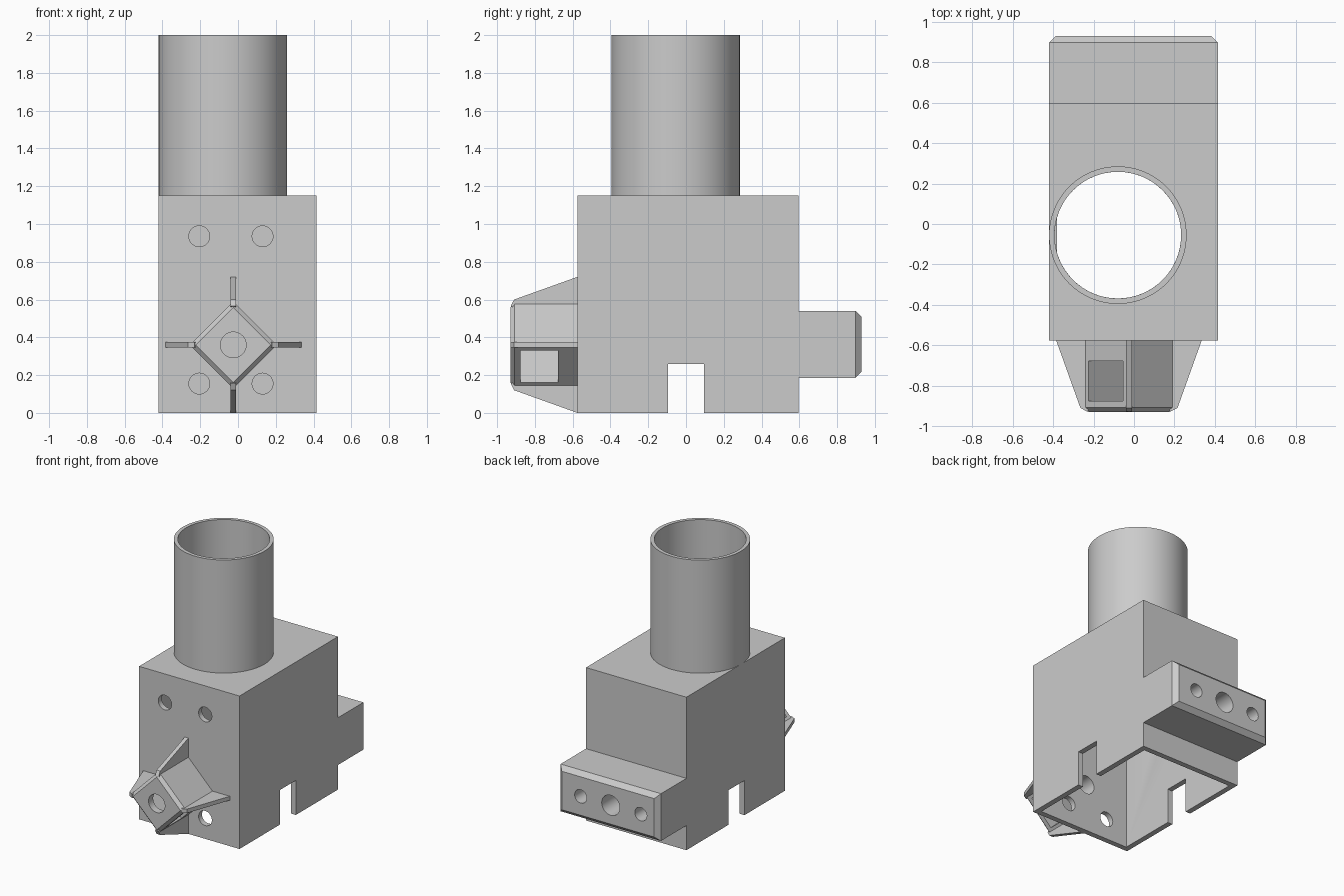
import bpy, bmesh, math
from mathutils import Matrix, Vector

cube = bpy.data.objects.get("Cube")
if cube:
    bpy.data.objects.remove(cube, do_unlink=True)

grey = bpy.data.materials.new("plain_grey")
grey.use_nodes = True
grey.diffuse_color = (0.6, 0.6, 0.6, 1)
grey.node_tree.nodes["Principled BSDF"].inputs["Base Color"].default_value = (0.6, 0.6, 0.6, 1)


def finish(name, bm):
    bmesh.ops.recalc_face_normals(bm, faces=bm.faces)
    mesh = bpy.data.meshes.new(name)
    bm.to_mesh(mesh)
    bm.free()
    mesh.materials.append(grey)
    obj = bpy.data.objects.new(name, mesh)
    bpy.context.collection.objects.link(obj)
    return obj


def box(name, lo, hi, turn=None, chamfer=0.0):
    """Box between two corners; chamfer bevels the edges of its +y face."""
    bm = bmesh.new()
    bmesh.ops.create_cube(bm, size=1)
    lo, hi = Vector(lo), Vector(hi)
    for v in bm.verts:
        v.co = (lo + hi) / 2 + v.co * (hi - lo)
    if chamfer:
        rim = [e for e in bm.edges if all(v.co.y > hi.y - 0.001 for v in e.verts)]
        bmesh.ops.bevel(bm, geom=rim, offset=chamfer, segments=1, affect='EDGES')
    if turn:
        bm.transform(turn)
    return finish(name, bm)


def rod(name, centre, radius, length, axis, sides=64):
    """Cylinder about its centre, along the given axis."""
    bm = bmesh.new()
    bmesh.ops.create_cone(bm, cap_ends=True, segments=sides, radius1=radius,
                          radius2=radius, depth=length)
    spin = Vector((0, 0, 1)).rotation_difference(Vector(axis)).to_matrix().to_4x4()
    bm.transform(Matrix.Translation(centre) @ spin)
    return finish(name, bm)


def cut(obj, *cutters):
    for cutter in cutters:
        cutter.hide_render = True
        mod = obj.modifiers.new("cut", 'BOOLEAN')
        mod.operation = 'DIFFERENCE'
        mod.solver = 'EXACT'
        mod.object = cutter
        bpy.context.view_layer.objects.active = obj
        bpy.ops.object.modifier_apply(modifier=mod.name)
        bpy.data.objects.remove(cutter, do_unlink=True)


def smooth(obj):
    bpy.ops.object.select_all(action='DESELECT')
    obj.select_set(True)
    bpy.context.view_layer.objects.active = obj
    bpy.ops.object.shade_smooth_by_angle(angle=math.radians(30))


X, Y, Z = (1, 0, 0), (0, 1, 0), (0, 0, 1)
LEFT, RIGHT, FRONT, BACK, TOP, WALL = 0.415, -0.42, -0.575, 0.595, 1.15, 0.04
CX, CZ = -0.025, 0.36           # screw axis
TX, TY = -0.08, -0.055          # tube axis

# Hollow housing, open underneath
housing = box("housing", (RIGHT, FRONT, 0), (LEFT, BACK, TOP))
cut(housing,
    box("cavity", (RIGHT + WALL, FRONT + WALL, -0.1), (LEFT - WALL, BACK - WALL, TOP - WALL)),
    rod("tube_opening", (TX, TY, TOP), 0.313, 0.3, Z),
    rod("side_hole", (0, 0, CZ), 0.175, 2, X),
    box("side_slot", (-1, -0.095, -0.1), (1, 0.095, CZ - 0.1)),
    rod("screw_hole", (CX, FRONT, CZ), 0.068, 0.2, Y))
for x in (-0.205, 0.13):
    for z in (0.155, 0.935):
        cut(housing, rod("mount_hole", (x, FRONT, z), 0.055, 0.2, Y))
smooth(housing)

# Upright tube
tube = rod("upright_tube", (TX, TY, (TOP + 2) / 2), 0.34, 2 - TOP, Z, 96)
cut(tube, rod("tube_bore", (TX, TY, 1.6), 0.313, 2, Z, 96))
smooth(tube)

# Rear mounting bar with three blind holes
bar = box("rear_bar", (RIGHT, BACK, 0.185), (LEFT, 0.93, 0.54), chamfer=0.033)
for offset, radius in ((-0.25, 0.05), (0, 0.075), (0.25, 0.05)):
    cut(bar, rod("bar_hole", (CX + offset, 0.85, CZ), radius, 0.45, Y))
smooth(bar)

# Diamond screw boss: a box turned on edge, with a nut slot and a screw hole
SIDE, SLOT = 0.163, 0.12
tilt = Matrix.Translation((CX, 0, CZ)) @ Matrix.Rotation(math.radians(45), 4, 'Y')
about_face = tilt @ Matrix.Rotation(math.pi, 4, 'Z')
boss = box("screw_boss", (-SIDE, -FRONT, -SIDE), (SIDE, 0.93, SIDE), about_face, 0.023)
cut(boss,
    box("nut_slot", (-0.4, -0.875, -SLOT), (0.4, -0.677, SLOT), tilt),
    rod("screw_bore", (CX, -0.75, CZ), 0.068, 0.6, Y))
smooth(boss)

# Four tapered fins around the boss
outline = [(FRONT, 0.2), (FRONT, 0.36), (-0.91, 0.24), (-0.928, 0.205), (-0.9, 0.19)]
for i, side in enumerate(("top", "left", "bottom", "right")):
    bm = bmesh.new()
    face = bm.faces.new([bm.verts.new((-0.015, y, r)) for y, r in outline])
    grown = bmesh.ops.extrude_face_region(bm, geom=[face])["geom"]
    bmesh.ops.translate(bm, vec=(0.03, 0, 0),
                        verts=[g for g in grown if isinstance(g, bmesh.types.BMVert)])
    bm.transform(Matrix.Translation((CX, 0, CZ)) @ Matrix.Rotation(i * math.pi / 2, 4, 'Y'))
    finish(side + "_fin", bm)
